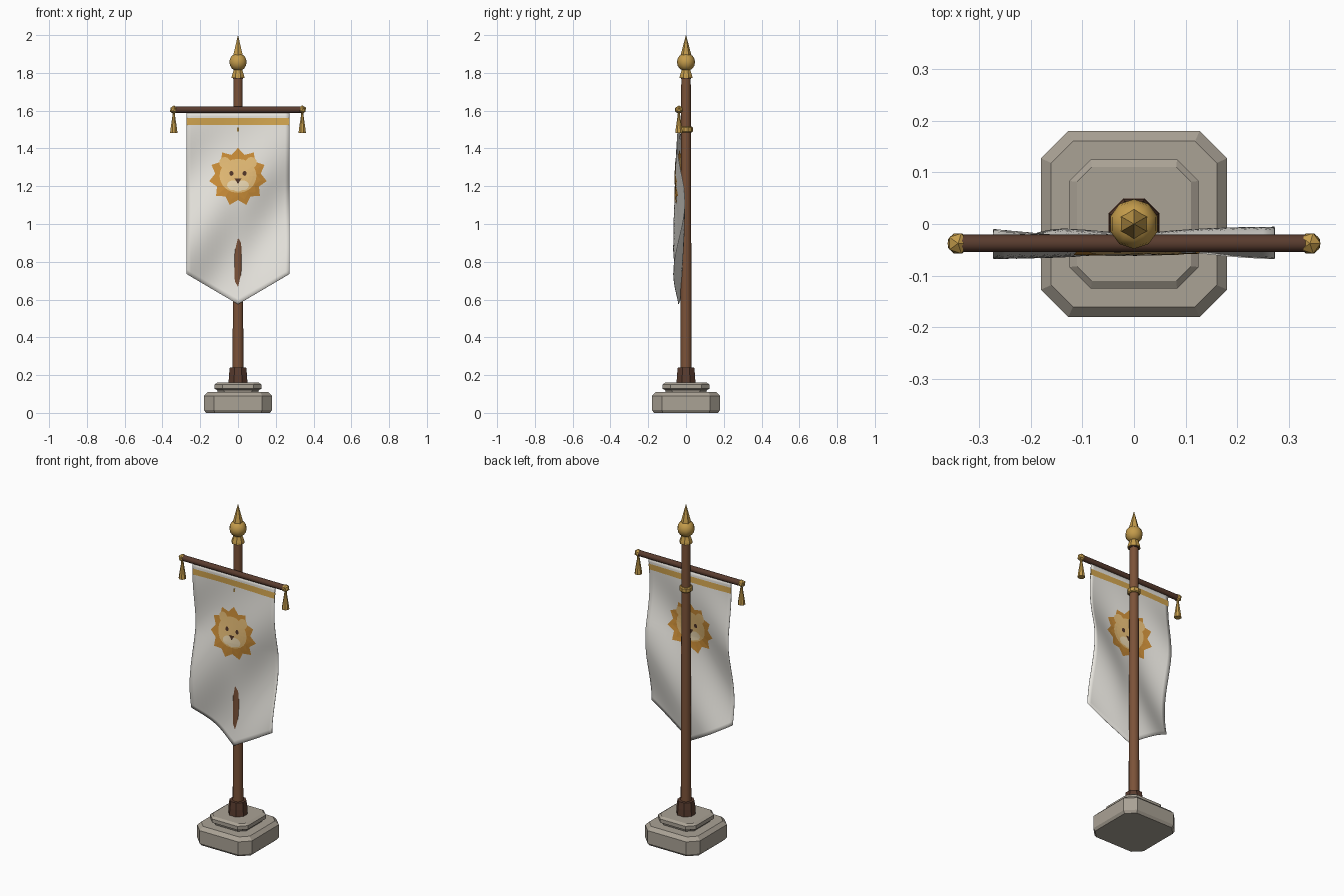
import bpy, bmesh, math
from mathutils import Vector

if "Cube" in bpy.data.objects:
    bpy.data.objects.remove(bpy.data.objects["Cube"])

def mat(name, r, g, b):
    m = bpy.data.materials.new(name)
    m.diffuse_color = (r, g, b, 1)
    m.use_nodes = True
    m.node_tree.nodes["Principled BSDF"].inputs["Base Color"].default_value = m.diffuse_color
    return m

WOOD = mat("wood", 0.20, 0.085, 0.04)
DARK = mat("dark_wood", 0.10, 0.045, 0.028)
GOLD = mat("gold", 0.55, 0.33, 0.07)
STONE = mat("stone", 0.40, 0.36, 0.30)
CLOTH = mat("cloth", 0.80, 0.78, 0.73)
TRIM = mat("trim", 0.65, 0.38, 0.08)
MANE = mat("mane", 0.60, 0.27, 0.04)
FACE = mat("fur", 0.78, 0.50, 0.18)
PALE = mat("pale_fur", 0.85, 0.70, 0.45)
INK = mat("ink", 0.08, 0.035, 0.02)

def make(name, verts, faces, material, smooth=None):
    me = bpy.data.meshes.new(name)
    me.from_pydata(verts, [], faces)
    me.materials.append(material)
    ob = bpy.data.objects.new(name, me)
    bpy.context.collection.objects.link(ob)
    if smooth:
        bpy.ops.object.select_all(action='DESELECT')
        ob.select_set(True)
        bpy.context.view_layer.objects.active = ob
        bpy.ops.object.shade_smooth_by_angle(angle=math.radians(smooth))
    return ob

def loft(name, rings, material, smooth=None):
    """Skin a stack of equal-length point rings and cap both ends."""
    n = len(rings[0])
    verts = [p for r in rings for p in r]
    faces = [(k*n+i, k*n+(i+1) % n, (k+1)*n+(i+1) % n, (k+1)*n+i)
             for k in range(len(rings)-1) for i in range(n)]
    faces += [tuple(range(n))[::-1], tuple(range(len(verts)-n, len(verts)))]
    return make(name, verts, faces, material, smooth)

def turned(name, profile, sides, material, x=0, y=0, smooth=None):
    """Lathe (radius, z) points around a vertical axis."""
    ang = [2*math.pi*(i+0.5)/sides for i in range(sides)]
    return loft(name, [[(x+r*math.cos(a), y+r*math.sin(a), z) for a in ang]
                       for r, z in profile], material, smooth)

def block(name, profile, material):
    """Square with cut corners, lofted through (half width, corner cut, z)."""
    rings = []
    for h, c, z in profile:
        k = h - c
        rings.append([(px, py, z) for px, py in
                      ((h, -k), (h, k), (k, h), (-k, h), (-h, k), (-h, -k), (-k, -h), (k, -h))])
    return loft(name, rings, material)

# Stone base
block("base_slab", [(.17, .047, 0), (.18, .053, .015), (.18, .053, .09), (.16, .042, .11)], STONE)
block("base_step", [(.105, .035, .105), (.11, .035, .12), (.125, .042, .128),
                    (.125, .042, .15), (.11, .028, .16)], STONE)

# Pole, socket and collars
turned("pole_socket", [(.054, .155), (.052, .20), (.047, .24)], 8, DARK)
turned("pole", [(.030, .20), (.025, 1.785)], 10, WOOD, smooth=40)
turned("pole_ring", [(.031, 1.485), (.036, 1.49), (.036, 1.51), (.031, 1.515)], 10, GOLD)

# Finial
turned("finial_foot", [(.030, 1.768), (.030, 1.775)], 8, DARK)
turned("finial_collar", [(.037, 1.773), (.035, 1.785), (.025, 1.815)], 8, GOLD)
ball = [(.048*math.sin(math.pi*i/8), 1.857-.048*math.cos(math.pi*i/8)) for i in range(1, 8)]
turned("finial_ball", ball, 10, GOLD, smooth=50)
turned("finial_spike", [(.031, 1.885), (.0006, 2.0)], 6, GOLD)

# Crossbar with end knobs and tassels
BY, BZ = -.0375, 1.605
ang = [2*math.pi*i/10 for i in range(10)]
loft("crossbar", [[(x, BY+.017*math.cos(a), BZ+.017*math.sin(a)) for a in ang]
                  for x in (-.34, .34)], DARK, 40)
for side, s in (("left", -1), ("right", 1)):
    bm = bmesh.new()
    bmesh.ops.create_icosphere(bm, subdivisions=1, radius=.023)
    bmesh.ops.translate(bm, verts=bm.verts, vec=Vector((.34*s, BY, BZ)))
    me = bpy.data.meshes.new("knob_" + side)
    bm.to_mesh(me)
    bm.free()
    me.materials.append(GOLD)
    bpy.context.collection.objects.link(bpy.data.objects.new("knob_" + side, me))
    turned("tassel_" + side, [(.021, 1.482), (.019, 1.50), (.008, 1.57), (.006, 1.588)],
           8, GOLD, x=.34*s, y=BY)

# Hanging cloth: a diagonal wave that grows below the bar
def wave(x, z):
    fade = min(1, max(0, (1.595-z)/.4))
    amp = .018 + .014*x*x/(x*x+.01)
    return -.0365 + fade*amp*math.cos(2*math.pi*(z-.8-1.2*x)/.8)

def sheet(name, half, top, bottom, nx, nz, off, material):
    verts, faces = [], []
    for j in range(nz+1):
        for i in range(nx+1):
            x = half*(2*i/nx-1)
            z = top + (bottom(x)-top)*j/nz
            verts.append((x, wave(x, z)+off, z))
    for j in range(nz):
        for i in range(nx):
            a = j*(nx+1)+i
            q = (a, a+nx+1, a+nx+2, a+1)
            faces.append(q if off <= 0 else q[::-1])
    return make(name, verts, faces, material, 60)

cloth = sheet("banner_cloth", .272, 1.595, lambda x: .575+.16*abs(x)/.272, 24, 36, 0, CLOTH)
mod = cloth.modifiers.new("thickness", 'SOLIDIFY')
mod.thickness, mod.offset = .002, 0

# Flat patch that follows the cloth, from a centre and a list of outline points
def patch(name, cx, cz, outline, off, material):
    n, steps = len(outline), 5
    verts = [(cx, wave(cx, cz)+off, cz)]
    for k in range(1, steps+1):
        for px, pz in outline:
            x, z = cx+px*k/steps, cz+pz*k/steps
            verts.append((x, wave(x, z)+off, z))
    faces = [(0, 1+i, 1+(i+1) % n) for i in range(n)]
    faces += [(1+k*n+i, 1+(k+1)*n+i, 1+(k+1)*n+(i+1) % n, 1+k*n+(i+1) % n)
              for k in range(steps-1) for i in range(n)]
    if off > 0:
        faces = [f[::-1] for f in faces]
    make(name, verts, faces, material)

def oval(rx, rz, n=16):
    return [(rx*math.sin(2*math.pi*i/n), rz*math.cos(2*math.pi*i/n)) for i in range(n)][::-1]

star = [((.154, .122)[i % 2]*math.sin(math.pi*i/11),
         (.154, .122)[i % 2]*math.cos(math.pi*i/11)) for i in range(22)][::-1]

# Trim stripe and animal emblem on both faces of the cloth
for side, s in (("front", -1), ("back", 1)):
    sheet("stripe_" + side, .272, 1.56, lambda x: 1.525, 24, 2, s*.0025, TRIM)
    patch("mane_" + side, 0, 1.249, star, s*.003, MANE)
    patch("face_" + side, 0, 1.255, oval(.098, .09, 20), s*.0045, FACE)
    patch("muzzle_" + side, 0, 1.198, oval(.034, .026), s*.0065, PALE)
    patch("nose_" + side, 0, 1.23, [(-.018, .01), (0, -.018), (.018, .01)], s*.008, INK)
    for e in (-1, 1):
        tag = side + ("_left" if e < 0 else "_right")
        patch("ear_" + tag, e*.07, 1.325, oval(.03, .03, 12), s*.004, FACE)
        patch("cheek_" + tag, e*.026, 1.205, oval(.032, .026), s*.006, PALE)
        patch("eye_" + tag, e*.035, 1.268, oval(.011, .013, 10), s*.0065, INK)
